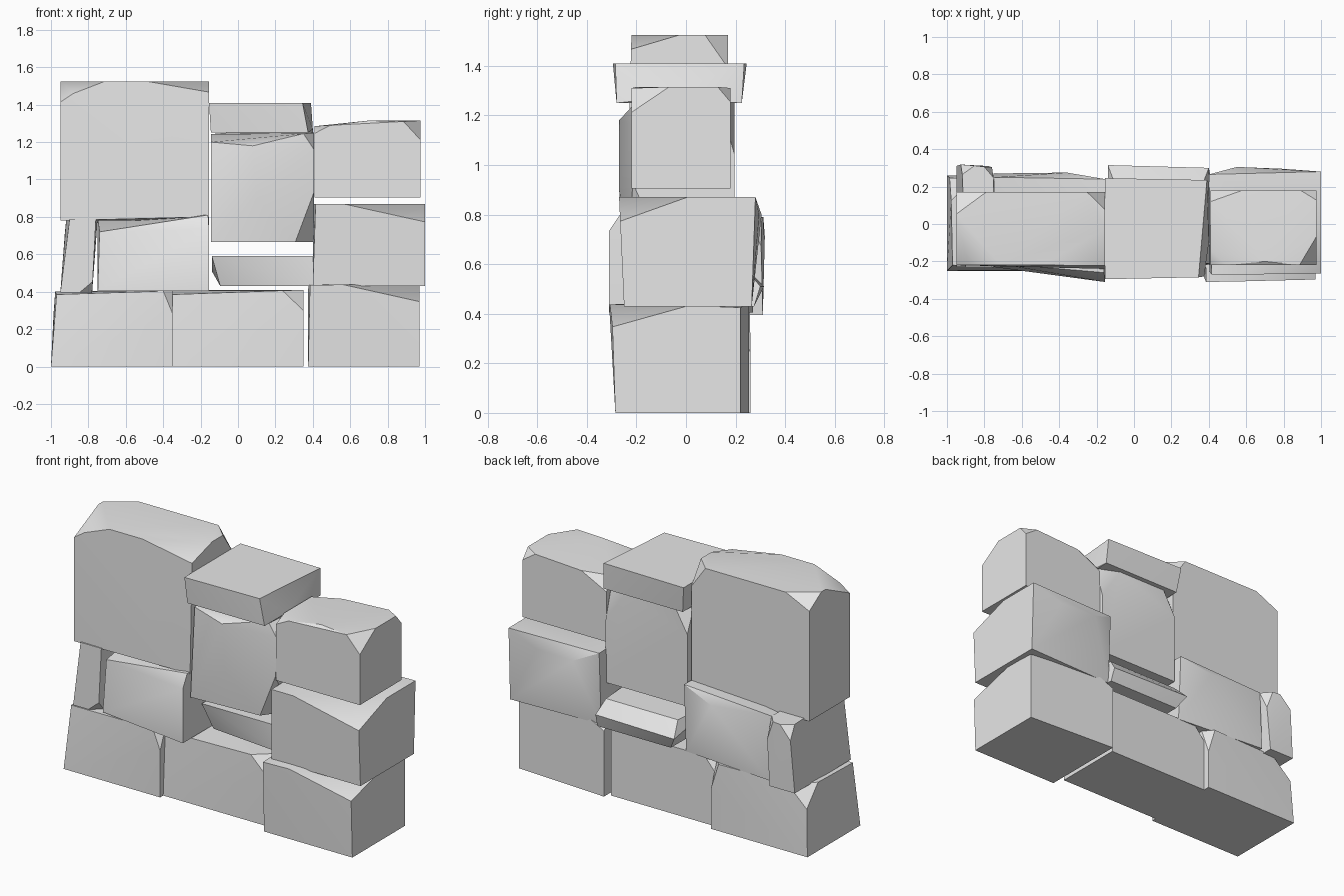
import bpy
import bmesh
import math
from mathutils import Vector

cube = bpy.data.objects.get("Cube")
if cube:
    bpy.data.objects.remove(cube, do_unlink=True)

stone = bpy.data.materials.new("stone_grey")
stone.use_nodes = True
GREY = (0.8, 0.8, 0.8, 1)
stone.diffuse_color = GREY
stone.node_tree.nodes["Principled BSDF"].inputs["Base Color"].default_value = GREY

# Corners are named by x (L/R), y (F/B) and z (D/T)
FLIP = dict(zip("LRFBDT", "RLBFTD"))


def block(name, x, y, z, moves={}, chops={}, bumps=()):
    """Hewn stone: box with shifted corners, chopped corners and bumps, wrapped in a hull."""
    sides = {"L": x[0], "R": x[1], "F": y[0], "B": y[1], "D": z[0], "T": z[1]}
    corners = {a + b + c: Vector((sides[a], sides[b], sides[c]))
               for a in "LR" for b in "FB" for c in "DT"}
    for key, shift in moves.items():
        corners[key] += Vector(shift)

    # A chopped corner becomes three points, one along each of its edges
    points = [Vector(p) for p in bumps]
    for key, point in corners.items():
        if key not in chops:
            points.append(point)
            continue
        for i, part in enumerate(chops[key]):
            other = key[:i] + FLIP[key[i]] + key[i + 1:]
            points.append(point.lerp(corners[other], part))

    bm = bmesh.new()
    for p in points:
        bm.verts.new(p)
    bmesh.ops.convex_hull(bm, input=bm.verts)
    bmesh.ops.delete(bm, geom=[v for v in bm.verts if not v.link_faces], context="VERTS")
    bmesh.ops.dissolve_limit(bm, angle_limit=math.radians(1),
                             verts=bm.verts, edges=bm.edges)
    bmesh.ops.recalc_face_normals(bm, faces=bm.faces)
    mesh = bpy.data.meshes.new(name)
    bm.to_mesh(mesh)
    bm.free()
    mesh.materials.append(stone)
    obj = bpy.data.objects.new(name, mesh)
    bpy.context.collection.objects.link(obj)
    bpy.ops.object.select_all(action="DESELECT")
    obj.select_set(True)
    bpy.context.view_layer.objects.active = obj
    bpy.ops.object.shade_smooth_by_angle(angle=math.radians(30))
    return obj


# Bottom course
block("base_left_stone", (-1, -0.35), (-0.25, 0.26), (0, 0.405),
      moves={"LFT": (0.03, 0.03, -0.02), "LBT": (0.02, -0.02, 0)},
      chops={"LBT": (0.2, 0.25, 0.3), "RBT": (0.08, 0.12, 0.4),
             "RFT": (0.08, 0.1, 0.3)})
block("base_middle_stone", (-0.35, 0.35), (-0.22, 0.22), (0, 0.41),
      moves={"LFT": (0, 0.02, -0.025)},
      chops={"RFT": (0.16, 0.2, 0.27), "LBT": (0.1, 0.15, 0.2)})
block("base_right_stone", (0.375, 0.97), (-0.285, 0.255), (0, 0.445),
      moves={"RBD": (0, -0.035, 0), "RBT": (0, -0.035, -0.02),
             "LFT": (0.01, -0.025, -0.01), "RFT": (0, -0.015, 0)},
      chops={"RFT": (0.7, 0.6, 0.22), "LBT": (0.15, 0.15, 0.1)})

# Second course
block("small_wedge_stone", (-0.95, -0.76), (-0.23, 0.31), (0.395, 0.79),
      moves={"LFT": (0.05, 0, 0), "LBT": (0.03, 0.01, 0),
             "RFD": (-0.02, 0, 0), "RBD": (-0.02, 0, 0), "RBT": (0.01, -0.01, 0)},
      chops={"RFD": (0.4, 0.1, 0.15), "LBT": (0.4, 0.1, 0.2),
             "RBT": (0.3, 0.1, 0.3)})
block("second_left_stone", (-0.75, -0.155), (-0.31, 0.27), (0.405, 0.82),
      moves={"LFT": (0.01, 0.1, -0.1), "LFD": (0, 0.08, 0),
             "RFT": (0, 0, -0.085), "RBD": (0, -0.05, 0),
             "LBT": (0, -0.02, -0.03), "RBT": (0, -0.03, 0)},
      bumps=[(-0.16, -0.26, 0.81), (-0.36, 0.275, 0.76)])
block("lintel_stone", (-0.14, 0.405), (-0.15, 0.315), (0.43, 0.59),
      moves={"LFD": (0.045, 0.05, 0), "LBT": (0.03, -0.08, 0),
             "RBT": (-0.03, -0.08, 0), "LBD": (0.05, -0.04, 0),
             "RBD": (0, -0.04, 0)},
      bumps=[(-0.14, 0.315, 0.51), (0.4, 0.3, 0.51)])
block("second_right_stone", (0.4, 1), (-0.25, 0.265), (0.43, 0.87),
      moves={"LFT": (0.015, -0.02, 0), "RFT": (0, -0.02, 0),
             "LBD": (0, -0.02, 0), "RBT": (0, 0.015, 0)},
      chops={"RFT": (0.75, 0.5, 0.22)},
      bumps=[(0.55, 0.305, 0.8), (0.8, 0.295, 0.8)])

# Upper courses
block("middle_upright_stone", (-0.145, 0.405), (-0.25, 0.195), (0.665, 1.25),
      moves={"LFT": (0, 0.04, -0.05), "RFT": (0, 0.04, 0), "RFD": (0, 0.03, 0)},
      chops={"RFD": (0.18, 0.3, 0.45), "RBT": (0.25, 0.15, 0.35),
             "LBT": (0.15, 0.15, 0.25), "RFT": (0.1, 0.25, 0.15)},
      bumps=[(0.08, -0.27, 1.18), (0.1, -0.27, 0.9)])
block("large_left_stone", (-0.95, -0.155), (-0.22, 0.17), (0.78, 1.525),
      moves={"RFD": (0, -0.02, 0.02)},
      chops={"LFT": (0.3, 0.6, 0.15), "RFT": (0.42, 0.5, 0.08),
             "LBT": (0.2, 0.3, 0.1), "RBT": (0.12, 0.24, 0.18)},
      bumps=[(-0.88, -0.22, 1.46), (-0.25, -0.22, 1.45), (-0.9, 0, 1.5)])
block("upper_right_stone", (0.41, 0.975), (-0.22, 0.18), (0.905, 1.315),
      moves={"LFT": (0, 0, -0.03), "LBT": (0, 0, -0.03)},
      chops={"RFT": (0.16, 0.38, 0.25), "RBT": (0.15, 0.13, 0.15),
             "LFT": (0.15, 0.2, 0.1), "LBT": (0.3, 0.15, 0.2)},
      bumps=[(0.7, -0.2, 1.315)])
block("cap_stone", (-0.155, 0.395), (-0.295, 0.245), (1.25, 1.41),
      moves={"LFD": (0.01, 0.015, 0), "RFD": (-0.02, 0.015, 0),
             "LBD": (0.02, -0.02, 0), "RBD": (0.005, -0.02, 0),
             "RFT": (-0.05, 0.01, 0), "RBT": (-0.005, -0.01, 0)},
      bumps=[(0.4, -0.1, 1.27)])
